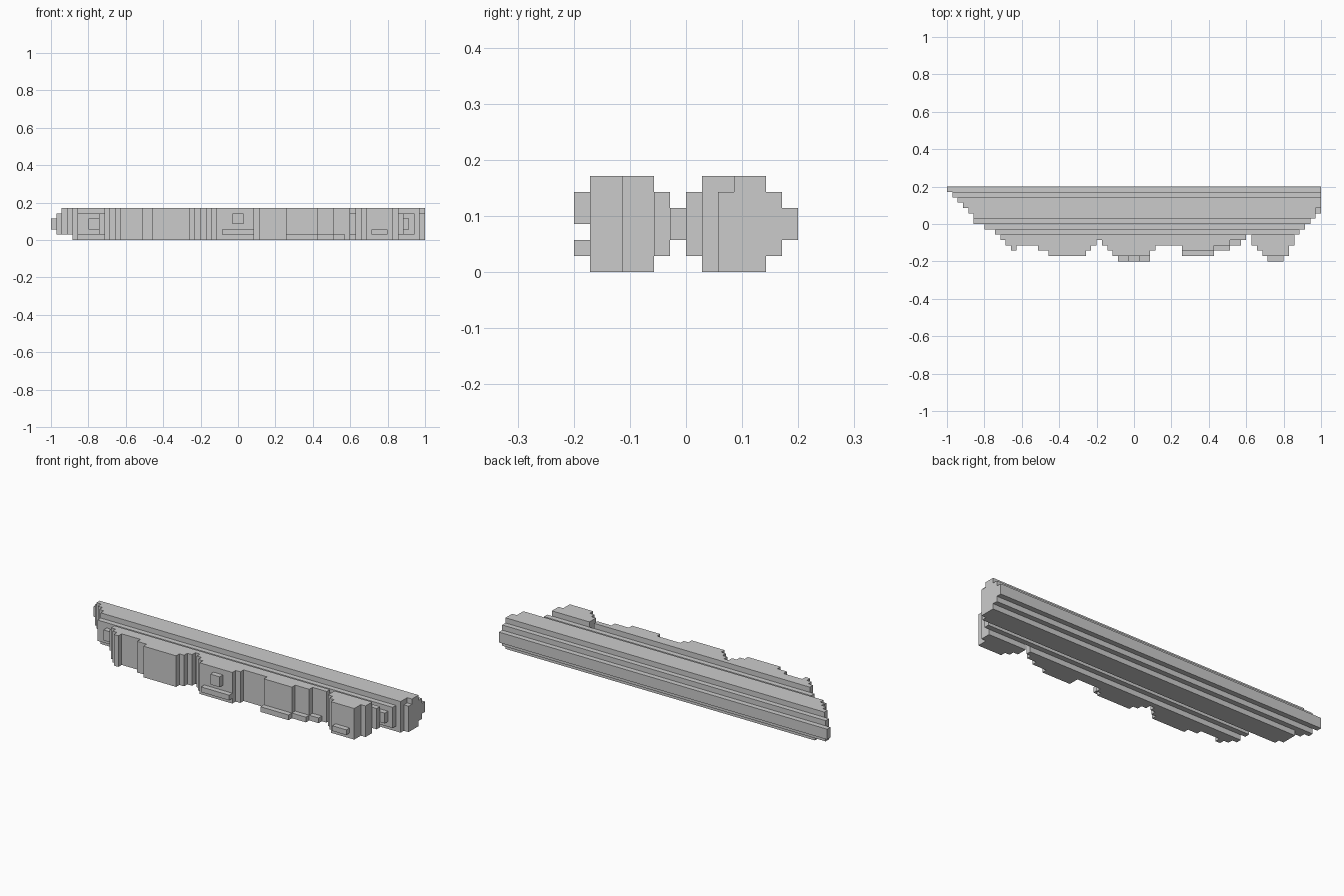
import bpy, bmesh

if "Cube" in bpy.data.objects:
    bpy.data.objects.remove(bpy.data.objects["Cube"])

V = 2 / 70                      # block size; grid is 70 x 14 x 6
parts = {"rear_beam": set(), "neck": set(), "front_wall": set(), "front_trim": set()}


def box(part, x, y, z):
    """Fill a block range (end exclusive) of the grid."""
    parts[part].update((i, j, k) for i in range(*x) for j in range(*y) for k in range(*z))


# Rear beam: octagonal section, tapered stepwise towards both ends
# (row, left end, right end, bottom, top)
for j, a, b, z0, z1 in [(13, 0, 70, 2, 4), (12, 1, 70, 1, 5), (11, 2, 70, 1, 6),
                        (10, 3, 70, 1, 6), (9, 4, 70, 1, 5), (8, 5, 69, 0, 6),
                        (7, 5, 68, 1, 5)]:
    box("rear_beam", (a, b), (j, j + 1), (z0, z1))
box("rear_beam", (4, 70), (9, 12), (0, 1))
box("rear_beam", (4, 69), (9, 10), (5, 6))

# Narrow neck joining beam and wall
box("neck", (7, 67), (6, 7), (2, 4))

# Front wall: stepped relief, each run with its foremost row
box("front_wall", (9, 66), (5, 6), (1, 5))
for a, b, j in [(10, 11, 4), (11, 12, 3), (12, 13, 2), (13, 17, 3), (17, 19, 2),
                (19, 26, 1), (26, 27, 2), (27, 28, 3), (28, 29, 4), (29, 30, 3),
                (30, 31, 2), (31, 38, 1), (38, 39, 2), (39, 44, 3), (44, 50, 2),
                (50, 53, 3), (53, 56, 4), (57, 58, 3), (58, 59, 2), (59, 64, 1),
                (64, 65, 3)]:
    box("front_wall", (a, b), (j, 5), (0, 6))

# Low ledges and raised panels on the wall
box("front_trim", (44, 50), (1, 2), (0, 1))
box("front_trim", (50, 53), (2, 3), (0, 1))
box("front_trim", (53, 55), (3, 4), (0, 1))
box("front_trim", (32, 38), (0, 1), (1, 2))
box("front_trim", (34, 36), (0, 1), (3, 5))
box("front_trim", (60, 63), (0, 1), (1, 2))

# Outer faces of each block: direction and the four corner offsets
SIDES = [((1, 0, 0), [(1, 0, 0), (1, 1, 0), (1, 1, 1), (1, 0, 1)]),
         ((-1, 0, 0), [(0, 0, 0), (0, 0, 1), (0, 1, 1), (0, 1, 0)]),
         ((0, 1, 0), [(0, 1, 0), (0, 1, 1), (1, 1, 1), (1, 1, 0)]),
         ((0, -1, 0), [(0, 0, 0), (1, 0, 0), (1, 0, 1), (0, 0, 1)]),
         ((0, 0, 1), [(0, 0, 1), (1, 0, 1), (1, 1, 1), (0, 1, 1)]),
         ((0, 0, -1), [(0, 0, 0), (0, 1, 0), (1, 1, 0), (1, 0, 0)])]
solid = set().union(*parts.values())

# Skin every part, leaving out faces buried between parts
for name, cells in parts.items():
    bm = bmesh.new()
    for c in sorted(cells):
        for d, corners in SIDES:
            if tuple(p + q for p, q in zip(c, d)) in solid:
                continue
            bm.faces.new([bm.verts.new(((c[0] + o[0] - 35) * V, (c[1] + o[1] - 7) * V,
                                        (c[2] + o[2]) * V)) for o in corners])
    bmesh.ops.remove_doubles(bm, verts=bm.verts, dist=1e-4)
    bmesh.ops.dissolve_limit(bm, angle_limit=0.01, verts=bm.verts, edges=bm.edges)
    mesh = bpy.data.meshes.new(name)
    bm.to_mesh(mesh)
    bm.free()
    bpy.context.collection.objects.link(bpy.data.objects.new(name, mesh))
